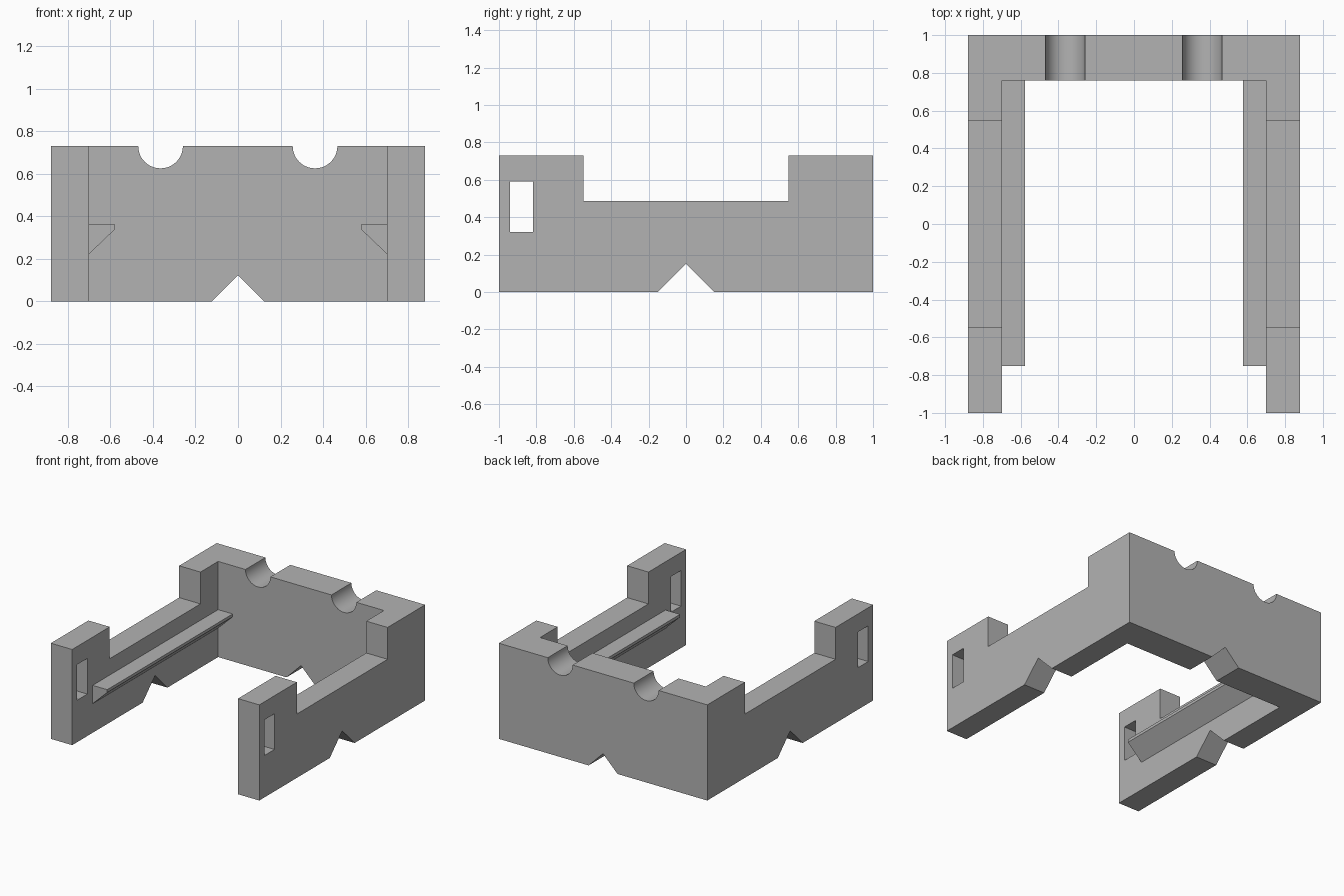
import bpy, bmesh, math
from mathutils import Vector

if "Cube" in bpy.data.objects:
    bpy.data.objects.remove(bpy.data.objects["Cube"])

grey = bpy.data.materials.new("grey plastic")
grey.diffuse_color = (0.45, 0.45, 0.45, 1)
grey.use_nodes = True
grey.node_tree.nodes["Principled BSDF"].inputs["Base Color"].default_value = grey.diffuse_color


def prism(name, profile, axis, lo, hi):
    """Extrude a 2D profile along an axis; profile is (y,z), (x,z) or (x,y)."""
    def place(p, d):
        c = list(p)
        c.insert(axis, d)
        return Vector(c)
    bm = bmesh.new()
    face = bm.faces.new([bm.verts.new(place(p, lo)) for p in profile])
    ext = bmesh.ops.extrude_face_region(bm, geom=[face])
    shift = place((0, 0), hi - lo)
    bmesh.ops.translate(bm, vec=shift,
                        verts=[g for g in ext["geom"] if isinstance(g, bmesh.types.BMVert)])
    bmesh.ops.recalc_face_normals(bm, faces=bm.faces)
    mesh = bpy.data.meshes.new(name)
    bm.to_mesh(mesh)
    bm.free()
    mesh.materials.append(grey)
    obj = bpy.data.objects.new(name, mesh)
    bpy.context.collection.objects.link(obj)
    return obj


def rect(a0, a1, b0, b1):
    return [(a0, b0), (a1, b0), (a1, b1), (a0, b1)]


def notch(h):
    """V shape whose sides pass through (+-h, 0) and meet at height h."""
    return [(-h - 0.1, -0.1), (h + 0.1, -0.1), (0, h)]


# U-shaped frame: back wall and two side walls
W, IN, H, BACK = 0.88, 0.70, 0.73, 0.76
frame = prism("frame", [(-W, -1), (-IN, -1), (-IN, BACK), (IN, BACK),
                        (IN, -1), (W, -1), (W, 1), (-W, 1)], 2, 0, H)

# Lowered side walls, slots near the front ends, V notches underneath
cutters = [
    prism("side_recess_cutter", rect(-0.547, 0.547, 0.487, 1), 0, -1, 1),
    prism("slot_cutter", rect(-0.94, -0.817, 0.32, 0.592), 0, -1, 1),
    prism("side_notch_cutter", notch(0.15), 0, -1, 1),
    prism("back_notch_cutter", notch(0.122), 1, 0.7, 1.1),
]

# Half-round grooves across the top of the back wall
R = 0.105
circle = [(R * math.cos(math.tau * i / 48), R * math.sin(math.tau * i / 48)) for i in range(48)]
for side, cx in (("left", -0.364), ("right", 0.362)):
    cutters.append(prism(side + "_groove_cutter", [(cx + x, H + z) for x, z in circle], 1, 0.7, 1.1))

bpy.context.view_layer.objects.active = frame
frame.select_set(True)
for cutter in cutters:
    mod = frame.modifiers.new(cutter.name, "BOOLEAN")
    mod.operation = "DIFFERENCE"
    mod.solver = "EXACT"
    mod.object = cutter
    bpy.ops.object.modifier_apply(modifier=mod.name)
    bpy.data.objects.remove(cutter)
bpy.ops.object.shade_smooth_by_angle(angle=math.radians(20))

# Support ledges along the inner faces of the side walls
for side, s in (("left", -1), ("right", 1)):
    prism(side + "_ledge", [(s * IN, 0.222), (s * 0.577, 0.34), (s * 0.577, 0.362), (s * IN, 0.362)],
          1, -0.753, BACK)
